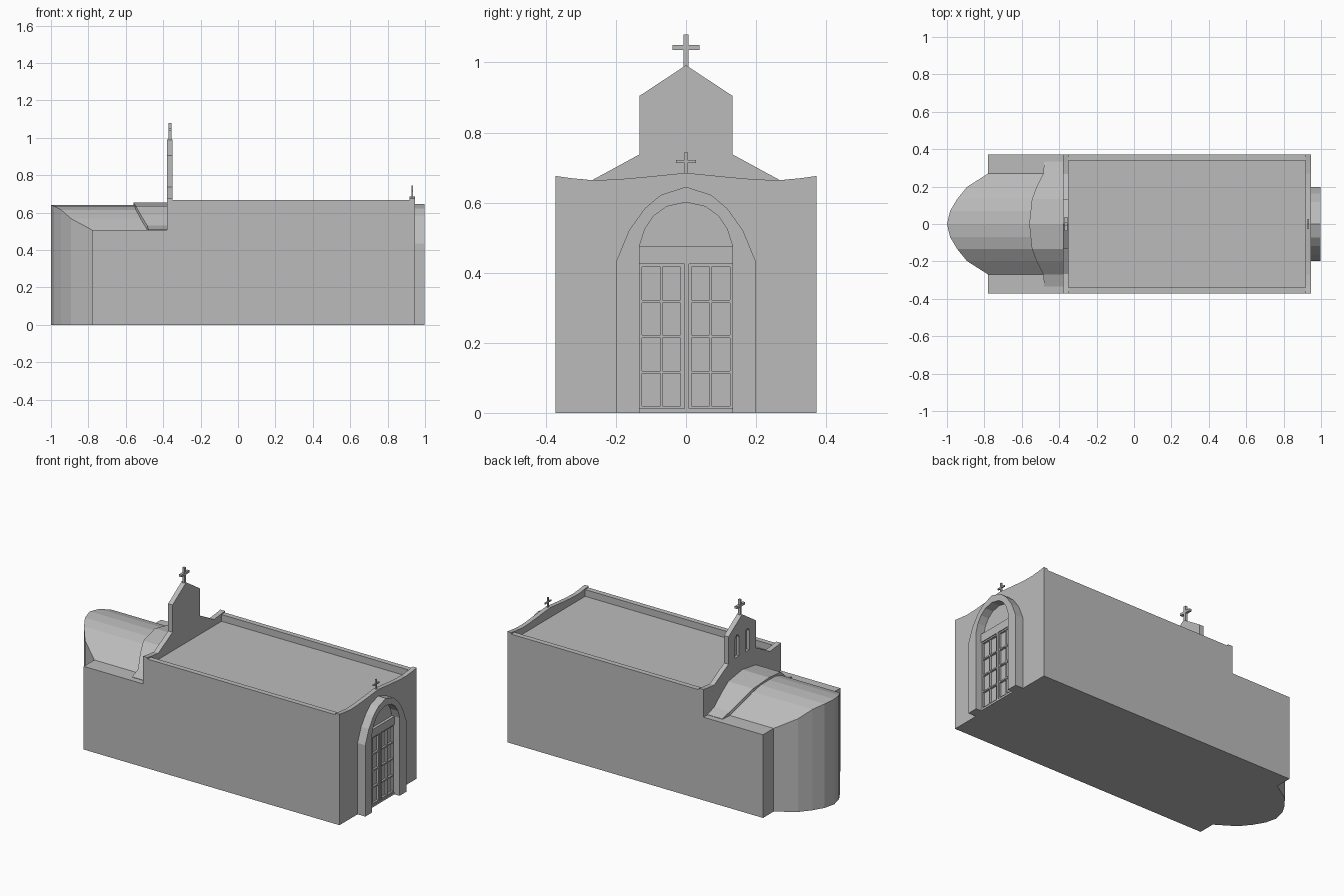
import bpy, bmesh

if "Cube" in bpy.data.objects:
    bpy.data.objects.remove(bpy.data.objects["Cube"])

stone = bpy.data.materials.new("plain grey")
stone.diffuse_color = (0.5, 0.5, 0.5, 1)
stone.use_nodes = True
stone.node_tree.nodes["Principled BSDF"].inputs["Base Color"].default_value = stone.diffuse_color


def finish(name, bm):
    bmesh.ops.recalc_face_normals(bm, faces=bm.faces)
    me = bpy.data.meshes.new(name)
    bm.to_mesh(me)
    bm.free()
    me.materials.append(stone)
    ob = bpy.data.objects.new(name, me)
    bpy.context.scene.collection.objects.link(ob)
    return ob


def add_prism(bm, pts, x0, x1):
    """Extrude a (y, z) outline from x0 to x1."""
    a = [bm.verts.new((x0, y, z)) for y, z in pts]
    b = [bm.verts.new((x1, y, z)) for y, z in pts]
    bm.faces.new(a)
    bm.faces.new(b[::-1])
    n = len(pts)
    for i in range(n):
        j = (i + 1) % n
        bm.faces.new((a[i], a[j], b[j], b[i]))


def prism(name, pts, x0, x1):
    bm = bmesh.new()
    add_prism(bm, pts, x0, x1)
    return finish(name, bm)


def boxes(name, items):
    """Each item is x0, x1, y0, y1, z0, z1."""
    bm = bmesh.new()
    for x0, x1, y0, y1, z0, z1 in items:
        add_prism(bm, [(y0, z0), (y1, z0), (y1, z1), (y0, z1)], x0, x1)
    return finish(name, bm)


def mirrored(half):
    """Half outline from +y to the middle, completed on the -y side."""
    return half + [(-y, z) for y, z in reversed(half) if y > 1e-6]


def vault(name, half, x_end, z_base):
    """Vault whose curved end follows the plan; half holds (y, x, z)."""
    pts = half + [(-y, x, z) for y, x, z in reversed(half) if y > 1e-6]
    bm = bmesh.new()
    rows = []
    for y, x, z in pts:
        rows.append([bm.verts.new(c) for c in
                     ((x, y, z_base), (x, y, z), (x_end, y, z), (x_end, y, z_base))])
    for a, b in zip(rows, rows[1:]):
        for k in range(4):
            m = (k + 1) % 4
            bm.faces.new((a[k], a[m], b[m], b[k]))
    bm.faces.new(rows[0])
    bm.faces.new(rows[-1][::-1])
    return finish(name, bm)


# Nave and lower rear body as one side-profile solid
bm = bmesh.new()
side = [(-0.78, 0), (0.945, 0), (0.945, 0.625), (-0.365, 0.625), (-0.365, 0.507), (-0.78, 0.507)]
a = [bm.verts.new((x, -0.372, z)) for x, z in side]
b = [bm.verts.new((x, 0.372, z)) for x, z in side]
bm.faces.new(a)
bm.faces.new(b[::-1])
for i in range(6):
    j = (i + 1) % 6
    bm.faces.new((a[i], a[j], b[j], b[i]))
finish("nave_body", bm)

# Side parapets
boxes("side_parapets", [(-0.36, 0.93, s * 0.356 - 0.016, s * 0.356 + 0.016, 0.62, 0.666)
                        for s in (-1, 1)])

# Front parapet with a gentle peak
prism("front_parapet", mirrored([(0.372, 0.62), (0.372, 0.676), (0.33, 0.67), (0.27, 0.664),
                                 (0.2, 0.666), (0.12, 0.673), (0, 0.685)]), 0.918, 0.945)

# Bell gable wall
gable = prism("bell_gable", mirrored([(0.372, 0.5), (0.372, 0.676), (0.33, 0.67), (0.268, 0.664),
                                      (0.132, 0.738), (0.132, 0.905), (0, 0.992)]), -0.379, -0.349)

# Two arched niches cut into the rear of the gable
bm = bmesh.new()
for c in (-0.05, 0.05):
    add_prism(bm, [(c - 0.02, 0.75), (c + 0.02, 0.75), (c + 0.02, 0.865), (c + 0.012, 0.88),
                   (c, 0.886), (c - 0.012, 0.88), (c - 0.02, 0.865)], -0.4, -0.36)
cutter = finish("niche_cutter", bm)
cutter.hide_render = True
mod = gable.modifiers.new("niches", 'BOOLEAN')
mod.operation = 'DIFFERENCE'
mod.solver = 'EXACT'
mod.object = cutter
bpy.context.view_layer.objects.active = gable
bpy.ops.object.modifier_apply(modifier=mod.name)
bpy.data.objects.remove(cutter)


# Crosses
def cross(name, x, t, z0, z1, zc, arm, w):
    boxes(name, [(x - t, x + t, -w, w, z0, z1),
                 (x - t, x + t, -arm, -w, zc - w, zc + w),
                 (x - t, x + t, w, arm, zc - w, zc + w)])


cross("gable_cross", -0.363, 0.008, 0.985, 1.08, 1.043, 0.038, 0.007)
cross("front_cross", 0.932, 0.004, 0.68, 0.745, 0.717, 0.028, 0.004)

# Apse with barrel vault, and the raised vault collar beside the gable
vault("apse", [(0.27, -0.78, 0.507), (0.198, -0.893, 0.568), (0.133, -0.946, 0.615),
               (0.07, -0.983, 0.634), (0, -1, 0.641)], -0.37, 0)
vault("vault_collar", [(0.335, -0.48, 0.509), (0.27, -0.485, 0.53), (0.2, -0.52, 0.588),
                       (0.133, -0.546, 0.634), (0, -0.56, 0.655)], -0.37, 0.5)

# Door surround
outer = [(0.198, 0), (0.198, 0.435), (0.163, 0.52), (0.118, 0.583), (0.072, 0.622), (0, 0.645)]
inner = [(0.133, 0), (0.133, 0.475), (0.118, 0.523), (0.092, 0.562), (0.055, 0.589), (0, 0.601)]
full_o, full_i = mirrored(outer), mirrored(inner)
bm = bmesh.new()
rows = [[bm.verts.new((x, y, z)) for x, (y, z) in ((0.94, o), (0.997, o), (0.997, i), (0.94, i))]
        for o, i in zip(full_o, full_i)]
for a, b in zip(rows, rows[1:]):
    for k in range(4):
        m = (k + 1) % 4
        bm.faces.new((a[k], a[m], b[m], b[k]))
bm.faces.new(rows[0])
bm.faces.new(rows[-1][::-1])
finish("door_surround", bm)

# Lintel and threshold
boxes("lintel_and_threshold", [(0.94, 0.962, -0.134, 0.134, 0.425, 0.475),
                               (0.94, 0.962, -0.134, 0.134, 0, 0.012)])

# Door leaves: stiles and rails leaving a grid of sunken panels
bars = []
for s in (-1, 1):
    for y0, y1 in ((0.125, 0.133), (0.067, 0.073), (0.003, 0.015)):
        lo, hi = sorted((s * y0, s * y1))
        bars.append((0.94, 0.957, lo, hi, 0.012, 0.425))
    for z in (0.016, 0.116, 0.218, 0.318, 0.421):
        for y0, y1 in ((0.015, 0.067), (0.073, 0.125)):
            lo, hi = sorted((s * y0, s * y1))
            bars.append((0.94, 0.957, lo, hi, z - 0.004, z + 0.004))
boxes("door_frames", bars)
boxes("door_meeting_strip", [(0.94, 0.963, -0.004, 0.008, 0.012, 0.425)])
